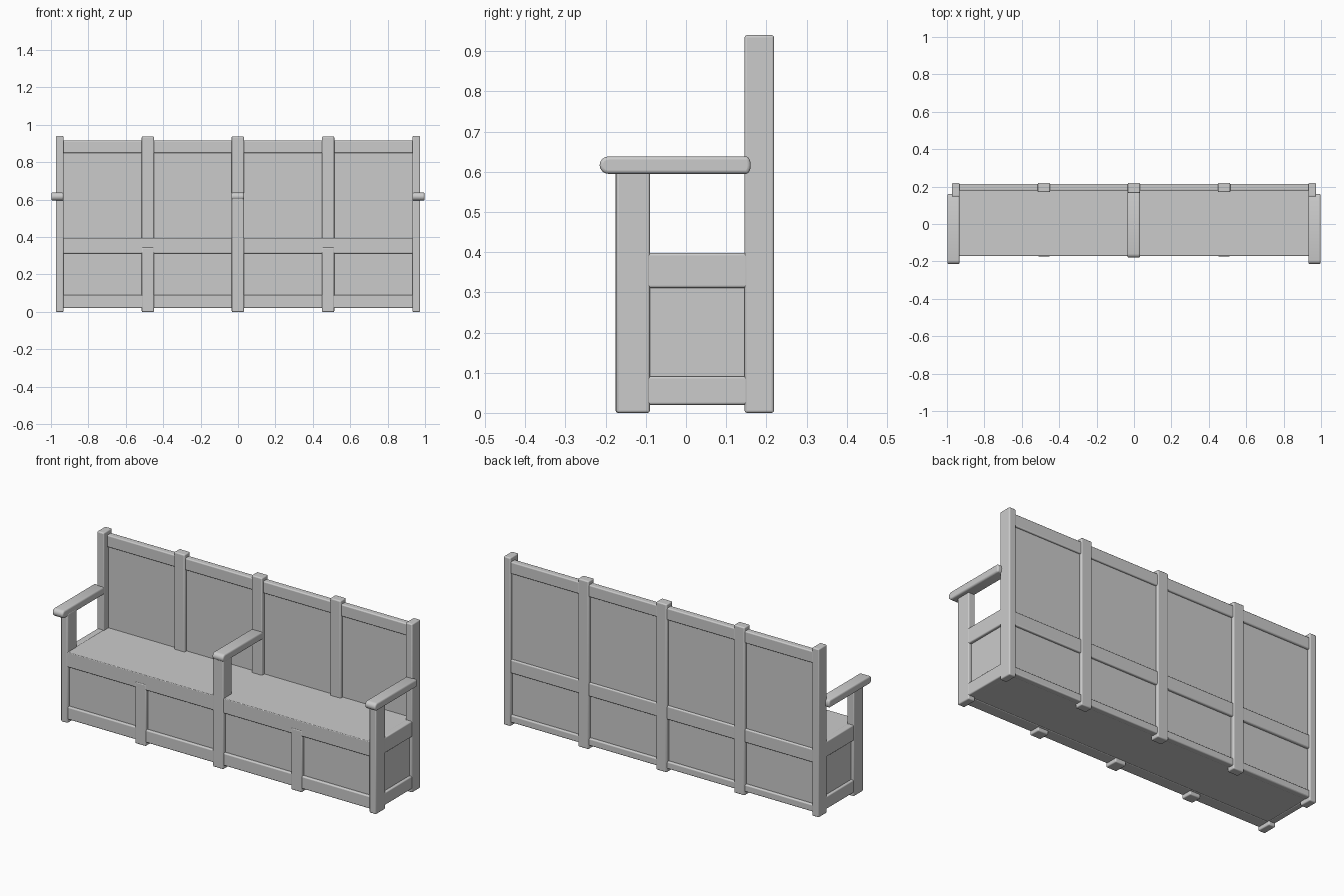
import bpy, bmesh, math

if "Cube" in bpy.data.objects:
    bpy.data.objects.remove(bpy.data.objects["Cube"])


def finish(name, bm, bevel):
    bmesh.ops.recalc_face_normals(bm, faces=bm.faces)
    mesh = bpy.data.meshes.new(name)
    bm.to_mesh(mesh)
    bm.free()
    ob = bpy.data.objects.new(name, mesh)
    bpy.context.collection.objects.link(ob)
    mod = ob.modifiers.new("soft_edges", 'BEVEL')
    mod.width = bevel
    mod.segments = 3
    mod.limit_method = 'ANGLE'
    mod.angle_limit = math.radians(40)
    bpy.context.view_layer.objects.active = ob
    ob.select_set(True)
    bpy.ops.object.shade_smooth_by_angle(angle=math.radians(35))
    ob.select_set(False)
    return ob


def box(name, x, y, z, bevel=0.006):
    bm = bmesh.new()
    bmesh.ops.create_cube(bm, size=1)
    for v in bm.verts:
        for i, (lo, hi) in enumerate((x, y, z)):
            v.co[i] = (lo + hi) / 2 + v.co[i] * (hi - lo)
    return finish(name, bm, bevel)


def armrest(name, x, y, z):
    # side profile with rounded nose and tail, extruded across x
    r = (z[1] - z[0]) / 2
    zc = (z[0] + z[1]) / 2
    pts = []
    for yc, start in ((y[0] + r, 90), (y[1] - r * 0.5, 270)):
        ry = r if start == 90 else r * 0.5
        for i in range(9):
            a = math.radians(start + i * 22.5)
            pts.append((yc + ry * math.cos(a), zc + r * math.sin(a)))
    bm = bmesh.new()
    face = bm.faces.new([bm.verts.new((x[0], py, pz)) for py, pz in pts])
    ext = bmesh.ops.extrude_face_region(bm, geom=[face])
    for g in ext["geom"]:
        if isinstance(g, bmesh.types.BMVert):
            g.co.x = x[1]
    return finish(name, bm, 0.008)


FRONT, BACK = -0.173, 0.219

# enclosed chest whose faces form the recessed lower panels, and the seat
box("chest_panels", (-0.957, 0.957), (FRONT + 0.018, 0.2), (0.022, 0.385), 0.002)
box("seat", (-0.945, 0.945), (FRONT + 0.002, 0.195), (0.37, 0.396), 0.004)

# tall back panel and back rails
box("back_panel", (-0.95, 0.95), (0.188, 0.203), (0.3, 0.9), 0.002)
box("back_top_rail", (-0.955, 0.955), (0.178, 0.214), (0.85, 0.917))
box("back_middle_rail", (-0.955, 0.955), (0.18, 0.214), (0.295, 0.37))
box("back_bottom_rail", (-0.955, 0.955), (0.18, 0.214), (0.02, 0.06))

# front rails
box("front_seat_rail", (-0.955, 0.955), (FRONT + 0.002, -0.1), (0.312, 0.393))
box("front_bottom_rail", (-0.955, 0.955), (FRONT + 0.003, -0.1), (0.02, 0.09))

# end frames: posts, rails and armrests
for s, side in ((-1, "left"), (1, "right")):
    ex = sorted((s * 0.932, s * 0.974))
    box(side + "_back_post", ex, (0.146, BACK), (0, 0.94))
    box(side + "_front_post", ex, (FRONT, -0.09), (0, 0.61))
    rx = sorted((s * 0.934, s * 0.972))
    box(side + "_end_seat_rail", rx, (-0.11, 0.17), (0.311, 0.398))
    box(side + "_end_bottom_rail", rx, (-0.11, 0.17), (0.02, 0.091))
    armrest(side + "_armrest", sorted((s * 0.933, s * 0.998)), (-0.215, 0.161), (0.595, 0.638))

    # intermediate posts
    mx = (s * 0.482 - 0.033, s * 0.482 + 0.033)
    box(side + "_middle_back_post", mx, (0.17, BACK), (0, 0.938))
    box(side + "_middle_front_post", mx, (FRONT, -0.11), (0, 0.345))

# centre divider
box("centre_back_post", (-0.034, 0.032), (0.166, BACK), (0, 0.938))
box("centre_front_post", (-0.034, 0.032), (FRONT - 0.002, -0.1), (0, 0.61))
armrest("centre_armrest", (-0.035, 0.033), (-0.18, 0.185), (0.595, 0.638))
